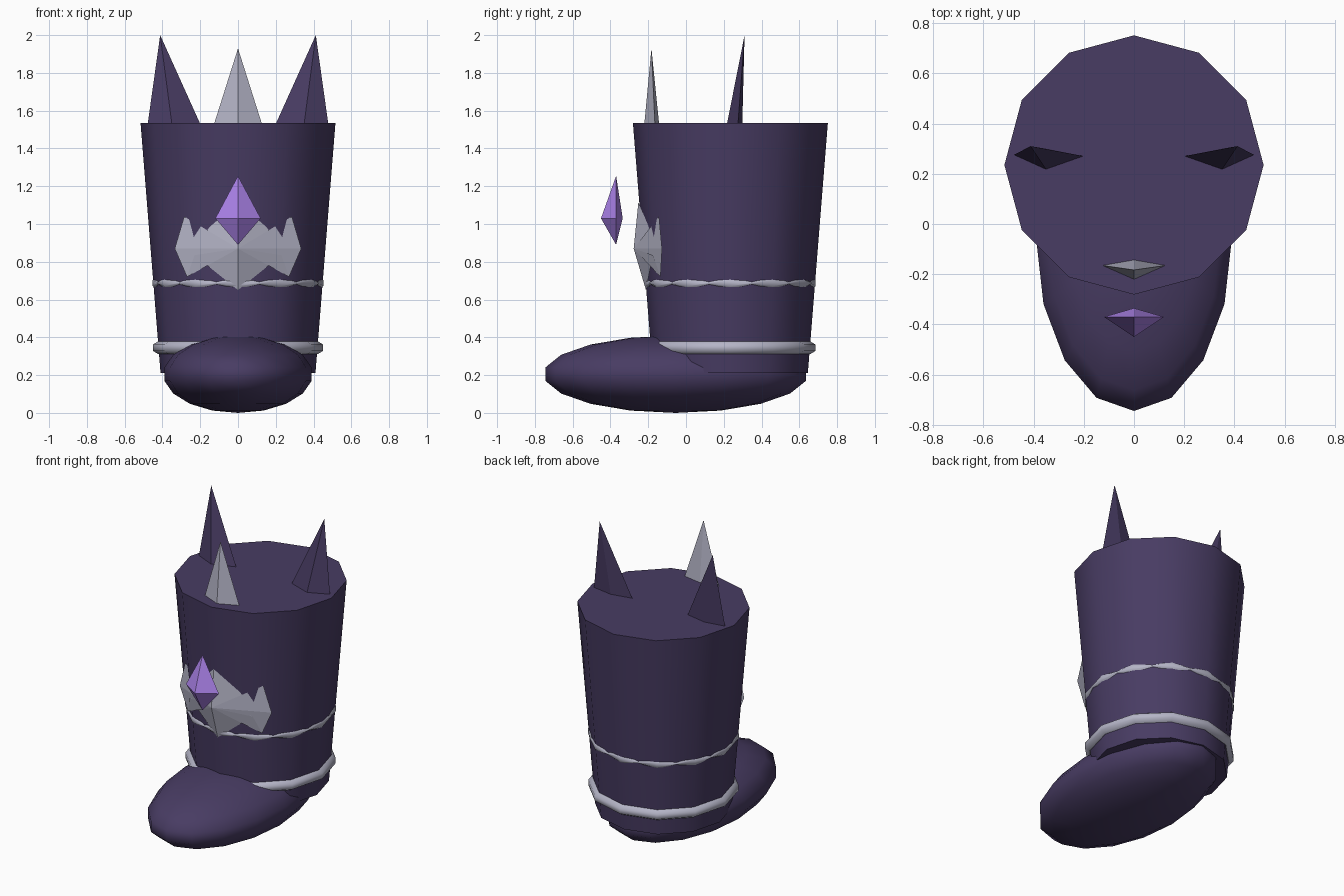
import bpy
import math

if "Cube" in bpy.data.objects:
    bpy.data.objects.remove(bpy.data.objects["Cube"])

CY = 0.235  # y of the shaft axis


def material(name, rgb):
    m = bpy.data.materials.new(name)
    m.diffuse_color = (*rgb, 1)
    m.use_nodes = True
    m.node_tree.nodes["Principled BSDF"].inputs["Base Color"].default_value = m.diffuse_color
    return m


CLOTH = material("dark_purple", (0.065, 0.045, 0.125))
SILVER = material("silver", (0.46, 0.46, 0.57))
VIOLET = material("violet", (0.42, 0.23, 0.84))


def finish(obj, name, mat, angle=None):
    obj.name = name
    obj.data.materials.append(mat)
    if angle:
        bpy.ops.object.select_all(action='DESELECT')
        obj.select_set(True)
        bpy.context.view_layer.objects.active = obj
        bpy.ops.object.shade_smooth_by_angle(angle=math.radians(angle))
    return obj


def mesh_object(name, verts, faces, mat, angle=None):
    me = bpy.data.meshes.new(name)
    me.from_pydata(verts, [], faces)
    obj = bpy.data.objects.new(name, me)
    bpy.context.collection.objects.link(obj)
    bpy.context.view_layer.objects.active = obj
    obj.select_set(True)
    bpy.ops.object.mode_set(mode='EDIT')
    bpy.ops.mesh.select_all(action='SELECT')
    bpy.ops.mesh.normals_make_consistent(inside=False)
    bpy.ops.object.mode_set(mode='OBJECT')
    obj.select_set(False)
    return finish(obj, name, mat, angle)


def double_fan(name, outline, front, back, mat):
    """Closed outline joined to one point in front and one behind."""
    n = len(outline)
    faces = []
    for i in range(n):
        j = (i + 1) % n
        faces += [(i, j, n), (j, i, n + 1)]
    return mesh_object(name, outline + [front, back], faces, mat)


def band(name, z, radius, sections):
    """Closed ring; sections lists the (radial, vertical) half sizes around it."""
    n, k = len(sections), 6
    verts, faces = [], []
    for i, (dr, dz) in enumerate(sections):
        a = 2 * math.pi * i / n
        for j in range(k):
            b = 2 * math.pi * j / k + math.pi / 6
            r = radius + dr * math.cos(b)
            verts.append((r * math.cos(a), CY + r * math.sin(a),
                          z + dz * math.sin(b)))
            p, q = (i + 1) % n, (j + 1) % k
            faces.append((i * k + j, p * k + j, p * k + q, i * k + q))
    return mesh_object(name, verts, faces, SILVER, 60)


# Shaft: tapered twelve-sided drum
bpy.ops.mesh.primitive_cone_add(vertices=12, radius1=0.41, radius2=0.516,
                                depth=1.325, location=(0, CY, 0.8725))
finish(bpy.context.object, "shaft", CLOTH, 40)

# Foot: stretched sphere
bpy.ops.mesh.primitive_uv_sphere_add(segments=16, ring_count=9, radius=1,
                                     location=(0, -0.055, 0.205))
foot = bpy.context.object
foot.scale = (0.396, 0.70, 0.205)
bpy.ops.object.transform_apply(location=False, rotation=False, scale=True)
finish(foot, "foot", CLOTH, 60)

# Ankle band and scalloped band
band("ankle_band", 0.345, 0.422, [(0.033, 0.034)] * 12)
band("scalloped_band", 0.687, 0.438, [(0.016, 0.031), (0.008, 0.006)] * 12)

# Pointed ears, mirrored
for side, label in ((1, "right"), (-1, "left")):
    base = [(0.2, 0.27), (0.35, 0.217), (0.478, 0.275), (0.34, 0.298)]
    verts = [(side * x, y, 1.53) for x, y in base] + [(side * 0.412, 0.31, 2.0)]
    mesh_object(label + "_ear", verts,
                [(0, 1, 2, 3), (0, 1, 4), (1, 2, 4), (2, 3, 4), (3, 0, 4)], CLOTH)

# Silver crest rising from the front rim
double_fan("crest", [(0, -0.183, 1.93), (0.125, -0.165, 1.535),
                     (0, -0.18, 1.40), (-0.125, -0.165, 1.535)],
           (0, -0.22, 1.535), (0, -0.143, 1.535), SILVER)

# Front plate: centre diamond with two side points, following the shaft
half = [(0.235, -0.165, 0.91), (0.285, -0.143, 1.04), (0.335, -0.127, 0.87),
        (0.27, -0.135, 0.72), (0.23, -0.175, 0.835)]
outline = ([(0, -0.252, 1.115)] + half + [(0, -0.212, 0.65)]
           + [(-x, y, z) for x, y, z in reversed(half)])
double_fan("front_plate", outline, (0, -0.277, 0.87), (0, -0.19, 0.87), SILVER)

# Floating violet gem
double_fan("gem", [(0, -0.37, 1.255), (0.12, -0.37, 1.03),
                   (0, -0.37, 0.89), (-0.12, -0.37, 1.03)],
           (0, -0.45, 1.03), (0, -0.335, 1.03), VIOLET)
